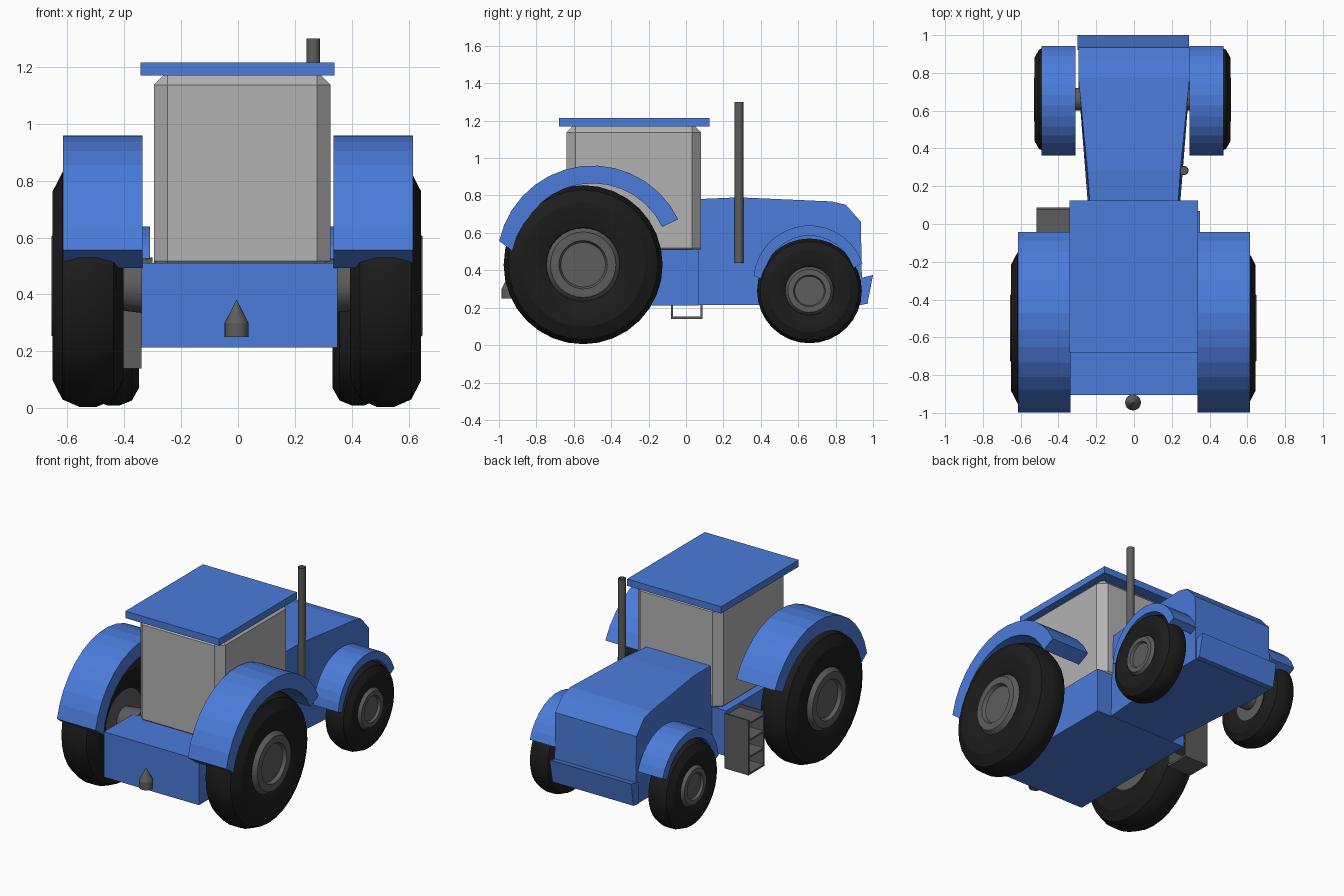
import bpy, bmesh
from math import sin, cos, pi, radians

if "Cube" in bpy.data.objects:
    bpy.data.objects.remove(bpy.data.objects["Cube"])


def material(name, rgb):
    m = bpy.data.materials.new(name)
    m.diffuse_color = (*rgb, 1)
    m.use_nodes = True
    m.node_tree.nodes["Principled BSDF"].inputs["Base Color"].default_value = m.diffuse_color
    return m


BLUE = material("blue_paint", (0.07, 0.2, 0.7))
BLACK = material("rubber", (0.012, 0.012, 0.012))
DARK = material("dark_metal", (0.11, 0.11, 0.11))
LIGHT = material("light_grey", (0.45, 0.45, 0.45))


def make(name, verts, faces, mat, smooth=False):
    mesh = bpy.data.meshes.new(name)
    mesh.from_pydata(verts, [], faces)
    bm = bmesh.new()
    bm.from_mesh(mesh)
    bmesh.ops.recalc_face_normals(bm, faces=bm.faces)
    bm.to_mesh(mesh)
    bm.free()
    ob = bpy.data.objects.new(name, mesh)
    bpy.context.collection.objects.link(ob)
    mesh.materials.append(mat)
    if smooth:
        bpy.ops.object.select_all(action='DESELECT')
        ob.select_set(True)
        bpy.context.view_layer.objects.active = ob
        bpy.ops.object.shade_smooth_by_angle(angle=radians(25))
    return ob


def prism(name, profile, x0, x1, mat):
    """Extrude a (y, z) outline from x0 to x1."""
    n = len(profile)
    verts = [(x, y, z) for x in (x0, x1) for y, z in profile]
    faces = [(i, (i + 1) % n, n + (i + 1) % n, n + i) for i in range(n)]
    return make(name, verts, faces + [tuple(range(n)), tuple(range(n, 2 * n))], mat)


def box(name, x, y, z, mat, bevel=0):
    ob = prism(name, [(y[0], z[0]), (y[1], z[0]), (y[1], z[1]), (y[0], z[1])], *x, mat)
    if bevel:
        mod = ob.modifiers.new("bevel", 'BEVEL')
        mod.width, mod.segments = bevel, 1
    return ob


def lathe(name, profile, centre, mat, axis='X', side=1, n=32, closed=False):
    """Turn an (along axis, radius) profile; open profiles get end caps."""
    cx, cy, cz = centre
    verts, k = [], len(profile)
    for a, r in profile:
        for i in range(n):
            u, v = r * cos(2 * pi * i / n), r * sin(2 * pi * i / n)
            verts.append((cx + side * a, cy + u, cz + v) if axis == 'X'
                         else (cx + u, cy + v, cz + a))
    faces = []
    for j in range(k if closed else k - 1):
        p, q = j * n, (j + 1) % k * n
        faces += [(p + i, p + (i + 1) % n, q + (i + 1) % n, q + i) for i in range(n)]
    if not closed:
        faces += [tuple(range(n)), tuple(range((k - 1) * n, k * n))]
    return make(name, verts, faces, mat, True)


def fender(name, x, c, r_out, r_in, a_out, a_in, mat, n=14):
    """Thick arched strip; the inner and outer arcs have their own end angles."""
    def arc(r, a):
        return [(c[0] + r * cos(t), c[1] + r * sin(t)) for t in
                (radians(a[0] + (a[1] - a[0]) * i / n) for i in range(n + 1))]
    outer, inner = arc(r_out, a_out), arc(r_in, a_in)
    m = n + 1
    verts = [(px, *p) for px in x for p in outer + inner]
    faces = []
    for i in range(n):
        o, q = i, m + i
        O, Q = 2 * m + i, 3 * m + i
        faces += [(o, o + 1, O + 1, O), (q, q + 1, Q + 1, Q),
                  (o, o + 1, q + 1, q), (O, O + 1, Q + 1, Q)]
    for i in (0, n):
        faces.append((i, m + i, 3 * m + i, 2 * m + i))
    return make(name, verts, faces, mat)


def wheel(name, centre, R, w, hub, side):
    h = w / 2
    # rounded tyre
    lathe(name + "_tyre", [(-h * .7, hub * 1.1), (-h, R * .62), (-h, R * .78),
                           (-h * .72, R * .94), (-h * .25, R), (h * .25, R),
                           (h * .72, R * .94), (h, R * .78), (h, R * .62),
                           (h * .85, hub * 1.15), (h * .6, hub)],
          centre, BLACK, side=side, closed=True)
    # stepped hub with a sunken centre disc
    lathe(name + "_hub", [(-h * .7, hub * 1.12), (h * .8, hub * 1.12), (h * 1.03, hub),
                          (h * 1.03, hub * .74), (h * .85, hub * .68)],
          centre, DARK, side=side)


# wheels, axles and fenders on both sides
for s, tag in ((-1, "left"), (1, "right")):
    off = -0.008
    wheel("rear_wheel_" + tag, (s * 0.523 + off / 2, -0.55, 0.43), 0.425, 0.25, 0.175, s)
    wheel("front_wheel_" + tag, (s * 0.43 + off, 0.66, 0.29), 0.28, 0.18, 0.115, s)
    lathe("rear_axle_" + tag, [(0.30, 0.10), (0.46, 0.08)], (0, -0.55, 0.43), DARK, side=s, n=24)
    lathe("front_axle_" + tag, [(0.2, 0.06), (0.40, 0.06)], (0, 0.66, 0.29), DARK, side=s, n=20)
    fender("rear_fender_" + tag, sorted((s * 0.335, s * 0.615)), (-0.5, 0.45),
           0.51, 0.415, (26, 168), (26, 174), BLUE)
    fender("front_fender_" + tag, sorted((s * 0.302 + off, s * 0.482 + off)), (0.66, 0.34),
           0.30, 0.245, (19, 174), (17, 178), BLUE)

# rear chassis block
box("chassis", (-0.34, 0.35), (-0.905, 0.07), (0.213, 0.51), BLUE)

# hood: side outline, narrowing toward the cab
side_view = [(0.05, 0.215, 0.24), (0.05, 0.78, 0.23), (0.28, 0.79, 0.245), (0.78, 0.768, 0.295),
             (0.855, 0.75, 0.295), (0.935, 0.66, 0.295), (0.94, 0.37, 0.295),
             (0.94, 0.215, 0.295), (0.75, 0.215, 0.295)]
hood = prism("hood", [(y, z) for y, z, w in side_view], -1, 1, BLUE)
for v, (y, z, w) in zip(hood.data.vertices, side_view * 2):
    v.co.x *= w

# front bumper
prism("bumper", [(0.92, 0.215), (0.97, 0.22), (1.0, 0.375), (0.92, 0.355)], -0.3, 0.29, BLUE)

# cab and roof
box("cab", (-0.295, 0.325), (-0.64, 0.08), (0.47, 1.185), LIGHT, 0.048)
box("roof", (-0.342, 0.34), (-0.68, 0.125), (1.17, 1.215), BLUE)

# exhaust pipe
lathe("exhaust_pipe", [(0.44, 0.024), (1.30, 0.024), (1.30, 0.019), (1.27, 0.019)],
      (0.265, 0.283, 0), DARK, 'Z', n=16)

# hitch pin
lathe("hitch_pin", [(0.25, 0.042), (0.30, 0.042), (0.38, 0.001)], (-0.005, -0.945, 0), DARK, 'Z', n=20)

# boarding steps: two side plates and treads
for i, y in enumerate((-0.08, 0.078)):
    box(f"step_plate_{i}", (-0.515, -0.34), (y, y + 0.01), (0.14, 0.5), DARK)
for i in range(4):
    z = 0.14 + i * 0.11
    box(f"step_tread_{i}", (-0.515, -0.34), (-0.08, 0.085), (z, z + 0.012), DARK)
